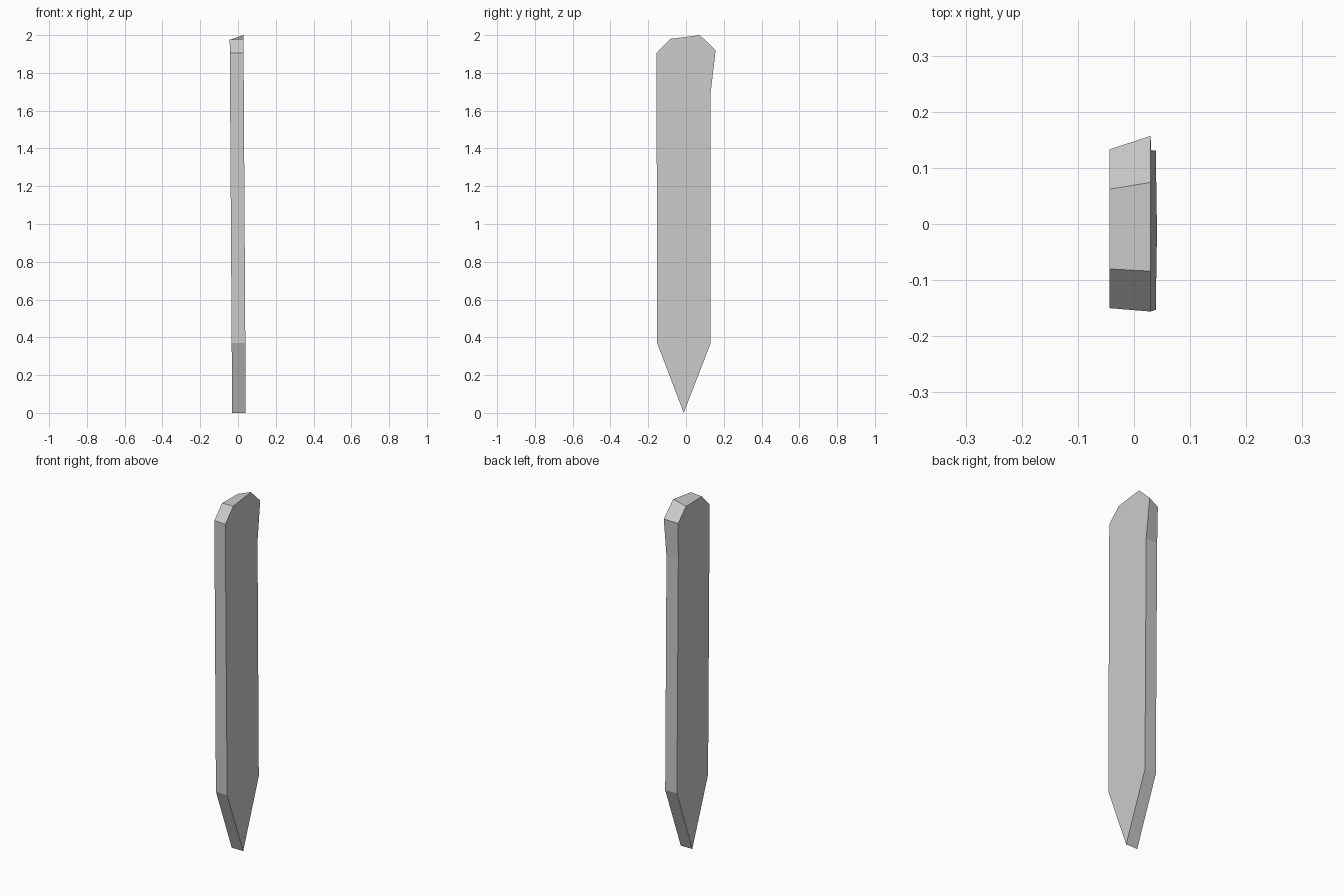
import bpy, bmesh

if "Cube" in bpy.data.objects:
    bpy.data.objects.remove(bpy.data.objects["Cube"])

# Pointed plank: y-z outlines of its two broad faces
right_face = [(-0.012, 0.0), (0.131, 0.37), (0.131, 1.70), (0.157, 1.92),
              (0.074, 2.0), (-0.084, 1.98), (-0.156, 1.905), (-0.153, 0.37)]
left_face = [(-0.012, 0.0), (0.129, 0.37), (0.129, 1.70), (0.133, 1.905),
             (0.062, 1.975), (-0.080, 1.977), (-0.150, 1.905), (-0.150, 0.37)]


def ring(bm, outline, x_bottom, x_top):
    # The board leans slightly toward -x as it rises
    return [bm.verts.new((x_bottom + (x_top - x_bottom) * z / 2, y, z))
            for y, z in outline]


bm = bmesh.new()
right = ring(bm, right_face, 0.041, 0.029)
left = ring(bm, left_face, -0.031, -0.044)

# Broad faces and the rim between them
bm.faces.new(right)
bm.faces.new(left[::-1])
n = len(right)
for i in range(n):
    j = (i + 1) % n
    bm.faces.new((right[j], right[i], left[i], left[j]))
bmesh.ops.recalc_face_normals(bm, faces=bm.faces[:])

mesh = bpy.data.meshes.new("fence_plank")
bm.to_mesh(mesh)
bm.free()
plank = bpy.data.objects.new("fence_plank", mesh)
bpy.context.collection.objects.link(plank)
